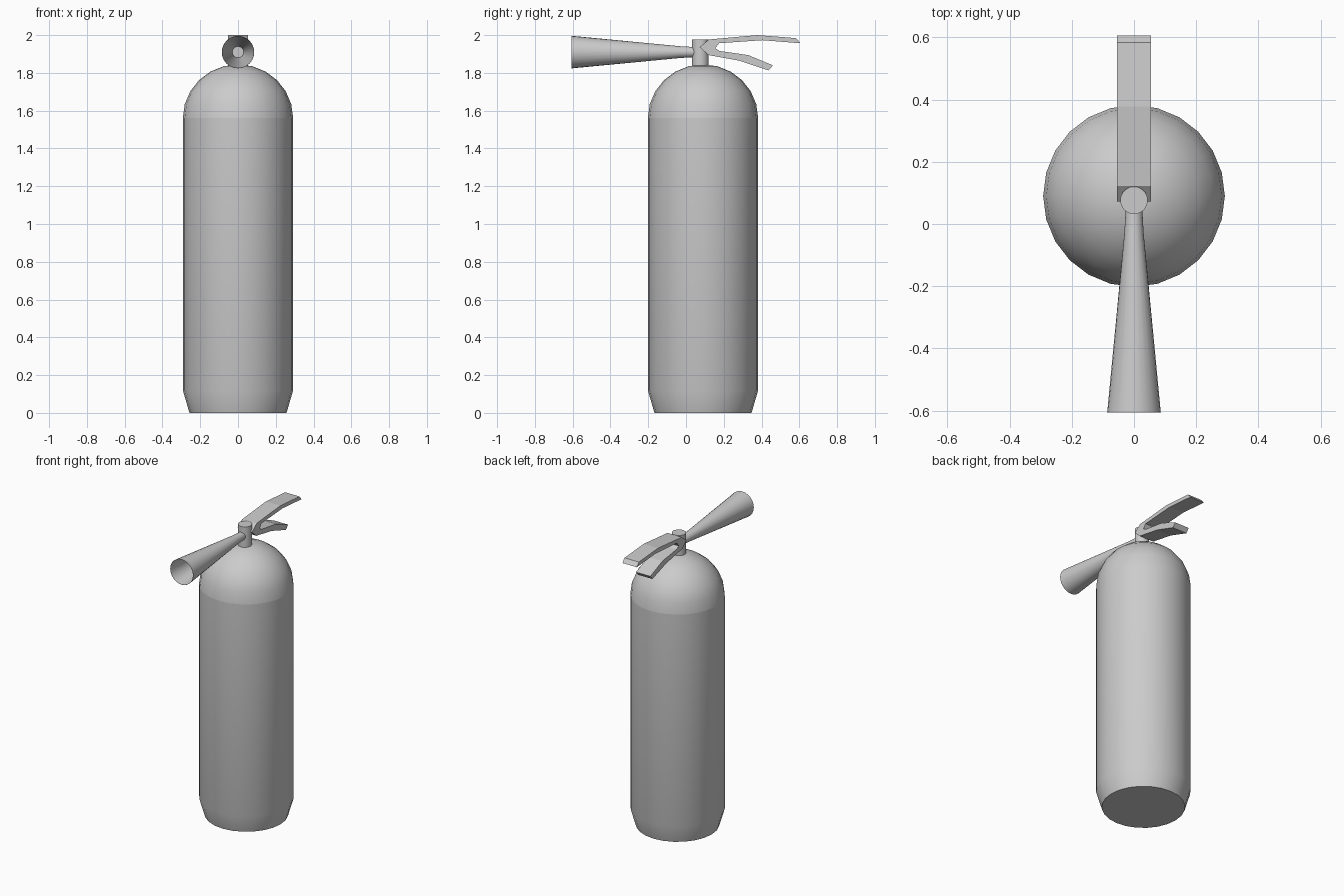
import bpy, bmesh, math

if "Cube" in bpy.data.objects:
    bpy.data.objects.remove(bpy.data.objects["Cube"])

grey = bpy.data.materials.new("plain grey")
grey.diffuse_color = (0.6, 0.6, 0.6, 1)
grey.use_nodes = True
grey.node_tree.nodes["Principled BSDF"].inputs["Base Color"].default_value = grey.diffuse_color


def finish(name, bm, angle=None):
    bmesh.ops.recalc_face_normals(bm, faces=bm.faces[:])
    mesh = bpy.data.meshes.new(name)
    bm.to_mesh(mesh)
    bm.free()
    obj = bpy.data.objects.new(name, mesh)
    bpy.context.collection.objects.link(obj)
    mesh.materials.append(grey)
    if angle:
        bpy.ops.object.select_all(action='DESELECT')
        obj.select_set(True)
        bpy.context.view_layer.objects.active = obj
        bpy.ops.object.shade_smooth_by_angle(angle=math.radians(angle))
    return obj


def lathe(name, profile, y, sides, angle=40):
    """Revolve (radius, z) points around a vertical axis at x=0, y=y."""
    bm = bmesh.new()
    vs = [bm.verts.new((r, y, z)) for r, z in profile]
    edges = [bm.edges.new(p) for p in zip(vs, vs[1:])]
    bmesh.ops.spin(bm, geom=vs + edges, cent=(0, y, 0), axis=(0, 0, 1),
                   angle=2 * math.pi, steps=sides, use_duplicate=False)
    bmesh.ops.remove_doubles(bm, verts=bm.verts[:], dist=1e-4)
    return finish(name, bm, angle)


BODY_Y, R, SEAM = 0.09, 0.292, 1.56

# Tank with tapered foot
lathe("tank", [(0, 0), (0.257, 0), (R, 0.12), (R, SEAM)], BODY_Y, 24)

# Domed shoulder
arc = [math.radians(a) for a in range(0, 91, 15)]
lathe("dome", [(R * math.cos(a), SEAM + 0.285 * math.sin(a)) for a in arc], BODY_Y, 24)

# Valve neck
lathe("valve_neck", [(0, 1.82), (0.044, 1.82), (0.044, 1.977), (0, 1.977)], 0.076, 24)

# Hollow discharge horn, revolved upright and then laid along y
horn = lathe("horn", [(0, 0.03), (0.03, 0.03), (0.085, 0.605), (0.086, 0.605),
                      (0.031, 0.03), (0.026, -0.06), (0, -0.06)], 0, 24)
horn.rotation_euler.x = math.radians(90)
horn.location.z = 1.91

# Squeeze handle: forked side profile extruded across x
profile = [(0.072, 1.936), (0.122, 1.977), (0.378, 2.0), (0.583, 1.984),
           (0.605, 1.957), (0.405, 1.973), (0.175, 1.957), (0.155, 1.93),
           (0.178, 1.916), (0.33, 1.894), (0.46, 1.84), (0.437, 1.813),
           (0.285, 1.864), (0.12, 1.894)]
bm = bmesh.new()
side = bm.faces.new([bm.verts.new((-0.054, y, z)) for y, z in profile])
ext = bmesh.ops.extrude_face_region(bm, geom=[side], use_keep_orig=True)
bmesh.ops.translate(bm, vec=(0.108, 0, 0),
                    verts=[v for v in ext["geom"] if isinstance(v, bmesh.types.BMVert)])
finish("squeeze_handle", bm)
